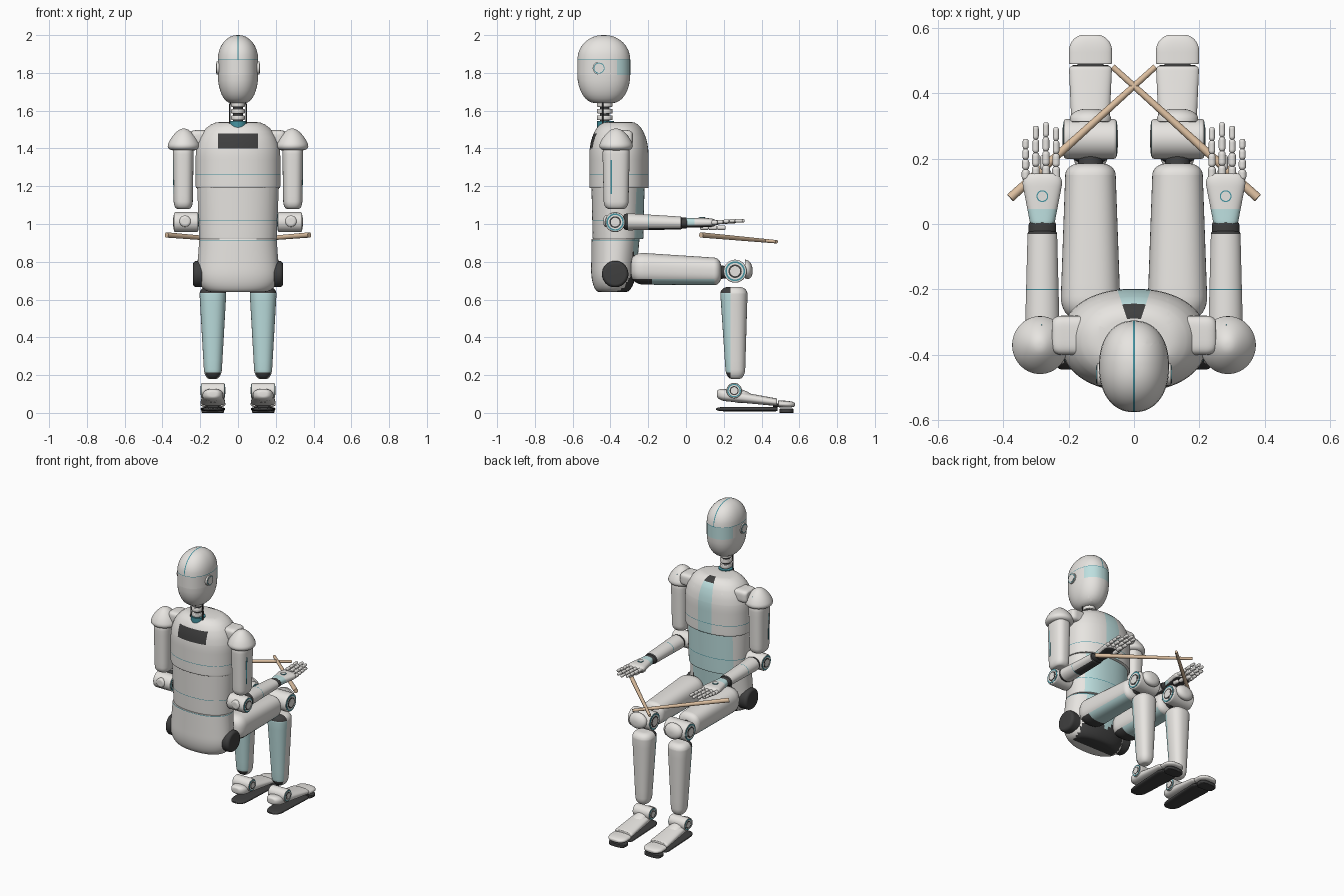
import bpy, bmesh, math
from mathutils import Vector

if "Cube" in bpy.data.objects:
    bpy.data.objects.remove(bpy.data.objects["Cube"])


def material(name, *rgb):
    mat = bpy.data.materials.new(name)
    mat.use_nodes = True
    mat.diffuse_color = (*rgb, 1)
    mat.node_tree.nodes["Principled BSDF"].inputs["Base Color"].default_value = (*rgb, 1)
    return mat


MATERIALS = [material("light_grey", .8, .78, .75), material("pale_teal", .51, .74, .74),
             material("charcoal", .05, .05, .05), material("deep_teal", .06, .3, .36),
             material("wood", .72, .52, .35)]
GREY, TEAL, DARK, SEAM, WOOD = range(len(MATERIALS))
LEG, ARM = .133, .28        # sideways distance of the limbs
HEAD, CHEST, SHOULDER = -.435, -.355, -.37   # depth of the upper parts
HALF_SEAM = .0015


def seam(value):
    """Cut positions on both sides of a painted seam."""
    return [value - HALF_SEAM, value + HALF_SEAM]


def on_seam(coordinate, value):
    return abs(coordinate - value) < HALF_SEAM


def finish(name, bm, mat, rule, mirror):
    """Shade, colour and link a mesh, mirrored across x if asked."""
    bmesh.ops.recalc_face_normals(bm, faces=bm.faces)
    for face in bm.faces:
        face.smooth = True
        face.material_index = rule(face.calc_center_median()) if rule else mat
    for edge in bm.edges:
        edge.smooth = edge.calc_face_angle(0) < .6
    mesh = bpy.data.meshes.new(name)
    bm.to_mesh(mesh)
    bm.free()
    for mat in MATERIALS:
        mesh.materials.append(mat)
    ob = bpy.data.objects.new(name, mesh)
    bpy.context.collection.objects.link(ob)
    if mirror:
        ob.modifiers.new("mirror", 'MIRROR').use_mirror_merge = False


def pill(name, axis, span, centre, size, to_centre=None, to_size=None, ends=(.01, .01), flat=(.9, .9),
         mat=GREY, rule=None, mirror=True, sides=48, power=2, cuts=None):
    """Tapered superellipse body along an axis; each end rounds over a length to a flat fraction.
    Cuts add edges at given coordinates, as borders for the colour rule."""
    place = {'x': lambda t, a, b: (t, a, b), 'y': lambda t, a, b: (a, t, b),
             'z': lambda t, a, b: (a, b, t)}[axis]
    length = span[1] - span[0]
    quarter = [math.pi / 2 * k / 8 for k in range(9)]
    profile = [(ends[0] * (1 - math.sin(q)), flat[0] + (1 - flat[0]) * math.cos(q)) for q in reversed(quarter)]
    profile += [(ends[0] + (length - sum(ends)) * k / 8, 1) for k in range(1, 8)]
    profile += [(length - ends[1] * (1 - math.sin(q)), flat[1] + (1 - flat[1]) * math.cos(q)) for q in quarter]
    first, last = Vector(centre + size), Vector((to_centre or centre) + (to_size or size))
    bm = bmesh.new()
    rows = []
    for d, scale in profile:
        a, b, width, height = first.lerp(last, d / length)
        row = []
        for i in range(sides):
            turn = math.tau * (i + .5) / sides
            u, v = (math.copysign(abs(w) ** (2 / power), w) * scale for w in (math.cos(turn), math.sin(turn)))
            row.append(bm.verts.new(place(span[0] + d, a + width * u, b + height * v)))
        rows.append(row)
    for low, high in zip(rows, rows[1:]):
        for i in range(sides):
            bm.faces.new((low[i - 1], low[i], high[i], high[i - 1]))
    bm.faces.new(rows[0])
    bm.faces.new(rows[-1])
    for letter, values in (cuts or {}).items():
        normal = Vector([letter == other for other in "xyz"])
        for value in values:
            bmesh.ops.bisect_plane(bm, geom=bm.verts[:] + bm.edges[:] + bm.faces[:],
                                   plane_co=normal * value, plane_no=normal)
    finish(name, bm, mat, rule, mirror)


def rod(name, start, end, radius, mat=GREY, tip=None, mirror=True):
    """Straight round bar or disc between two points."""
    start, end = Vector(start), Vector(end)
    turn = (end - start).to_track_quat('Z', 'Y').to_matrix().to_4x4()
    turn.translation = (start + end) / 2
    bm = bmesh.new()
    bmesh.ops.create_cone(bm, cap_ends=True, segments=32, radius1=radius, radius2=tip or radius,
                          depth=(end - start).length, matrix=turn)
    finish(name, bm, mat, None, mirror)


def hinge(name, inner, outer, y, z, radius):
    """Round joint with a ringed hub on both ends."""
    pill(name, 'x', (inner, outer), (y, z), (radius, radius))
    for side, x, step in (("inner", inner, -.001), ("outer", outer, .001)):
        for k, (part, mat) in enumerate((("ring", SEAM), ("hub", GREY), ("groove", DARK), ("cap", GREY))):
            rod(f"{name}_{side}_{part}", (x, y, z), (x + step * (k + 2), y, z), radius * (.86 - .14 * k), mat)


# Head with a face band, crown and brow seams, and ears
def head_colour(c):
    if on_seam(c.z, 1.87) or (c.z > 1.87 and abs(c.x) < .003):
        return SEAM
    return TEAL if 1.79 < c.z < 1.87 and c.y > -.365 else GREY


pill("head", 'z', (1.64, 2), (0, HEAD), (.107, .14), ends=(.15, .13), flat=(.33, .05), rule=head_colour,
     mirror=False, sides=80, power=2.2, cuts={'x': [-.003, .003], 'y': [-.365], 'z': [1.79] + seam(1.87)})
for part, x, radius, mat in (("rim", .113, .034, GREY), ("ring", .114, .029, SEAM), ("cap", .116, .025, GREY)):
    rod(f"ear_{part}", (.1, -.46, 1.825), (x, -.46, 1.825), radius, mat)

# Neck
rod("neck_core", (0, -.43, 1.5), (0, -.43, 1.66), .026, DARK, mirror=False)
for k in range(3):
    z = 1.55 + .035 * k
    pill(f"neck_vertebra_{k}", 'z', (z, z + .025), (0, -.43), (.037, .042), mirror=False)
rod("neck_rod", (.045, -.44, 1.52), (.042, -.44, 1.65), .004, DARK)
rod("collar", (0, -.425, 1.51), (0, -.425, 1.545), .045, SEAM, mirror=False)


# Torso
def chest_colour(c):
    if on_seam(c.z, 1.26):
        return SEAM
    if c.y > CHEST and abs(c.x) < .34 * (c.y - CHEST):
        return DARK if c.z > 1.515 else TEAL
    return DARK if c.y < -.38 and abs(c.x) < .105 and 1.4 < c.z < 1.48 else GREY


def belly_colour(c):
    if on_seam(c.z, 1.02):
        return SEAM
    return TEAL if c.y > -.3 and abs(c.x) < .165 else GREY


def pelvis_colour(c):
    if on_seam(c.z, .915):
        return SEAM
    if c.z < .72 and c.y > -.4 and abs(c.x) < .16:
        return DARK
    if c.y > -.33 and abs(c.x) < .15:
        return TEAL if abs(c.x) < c.z - .71 else DARK
    return GREY


pill("chest", 'z', (1.19, 1.54), (0, CHEST), (.224, .157), ends=(.01, .18), flat=(.98, .42), rule=chest_colour,
     mirror=False, sides=80, power=2.2, cuts={'x': [-.105, .105], 'z': [1.4, 1.48, 1.515] + seam(1.26)})
pill("belly", 'z', (.92, 1.21), (0, -.36), (.205, .134), None, (.217, .141), flat=(.99, .99), rule=belly_colour,
     mirror=False, sides=64, power=2.2, cuts={'x': [-.165, .165], 'z': seam(1.02)})
pill("pelvis", 'z', (.64, .92), (0, -.388), (.225, .116), (0, -.373), (.205, .127), ends=(.12, .01),
     flat=(.62, .99), rule=pelvis_colour, mirror=False, sides=64, power=2.2, cuts={'y': [-.4], 'z': seam(.915)})
pill("hip_joint", 'x', (.1, .238), (-.375, .735), (.07, .07), ends=(.02, .02), flat=(.75, .75), mat=DARK)


# Arms
def forearm_colour(c):
    if on_seam(c.y, -.2):
        return SEAM
    under = c.z < .978 and c.y > -.2
    return DARK if under or c.y > -.03 or c.y < -.305 else GREY


def palm_colour(c):
    if c.z < .992:
        return DARK
    return TEAL if c.y < .046 else GREY


pill("shoulder_cap", 'z', (1.39, 1.505), (ARM + .007, SHOULDER), (.097, .1), None, (.05, .055),
     ends=(.035, .075), flat=(.55, .1))
rod("shoulder_slot", (ARM, -.31, 1.462), (.333, -.343, 1.458), .006, SEAM)
pill("shoulder_bracket", 'x', (.14, .25), (-.34, 1.455), (.06, .042), ends=(.03, .03), flat=(.7, .7), power=4)
pill("upper_arm", 'z', (1.08, 1.42), (ARM + .01, SHOULDER), (.05, .065), None, (.056, .073),
     ends=(.04, .05), flat=(.6, .6), power=2.6)
rod("arm_slot", (.336, -.395, 1.16), (.339, -.395, 1.34), .006, SEAM)
hinge("elbow", .212, .338, -.375, 1.01, .053)
pill("elbow_knob", 'y', (-.436, -.4), (ARM, 1.015), (.03, .03), flat=(.5, .5))
pill("forearm", 'y', (-.33, -.02), (ARM, 1.012), (.053, .046), (ARM, 1.005), (.045, .034),
     ends=(.03, .01), flat=(.7, .7), rule=forearm_colour, cuts={'y': seam(-.2) + [-.03]})
pill("wrist", 'y', (-.03, .005), (ARM, 1.005), (.042, .029), mat=DARK)
pill("palm", 'y', (0, .155), (ARM, 1.007), (.037, .026), None, (.067, .023), ends=(.01, .04), flat=(.9, .5),
     rule=palm_colour, power=2.5, cuts={'y': [.046], 'z': [.992]})
for part, top, radius, mat in (("ring", 1.035, .018, SEAM), ("button", 1.036, .0145, GREY)):
    rod(f"hand_{part}", (ARM, .085, 1.02), (ARM, .085, top), radius, mat)
for n, (finger, tip) in enumerate((("index", .295), ("middle", .31), ("ring", .3), ("little", .26))):
    x, joint = .238 + .031 * n, (tip - .135) / 4
    for k in range(4):
        y, radius = .135 + joint * k, .0125 - .001 * k
        pill(f"{finger}_finger_{k}", 'y', (y, y + joint), (x, 1.008 + .003 * k), (radius, radius),
             flat=(.4, .4), sides=12)
for k in range(3):
    y = .075 + .045 * k
    pill(f"thumb_{k}", 'y', (y, y + .045), (.255 + .01 * k, .98), (.013, .013), flat=(.4, .4), sides=12)


# Legs
def thigh_colour(c):
    if c.z < .71 and c.y < .15:
        return TEAL if c.y > -.18 else DARK
    return GREY


def shin_colour(c):
    if c.y > .236:
        return GREY
    return TEAL if .215 < c.z < .635 else DARK


pill("thigh", 'y', (-.29, .185), (LEG, .765), (.093, .086), (LEG, .748), (.076, .072), ends=(.07, .035),
     flat=(.45, .45), rule=thigh_colour, power=2.5, cuts={'y': [-.18, .15], 'z': [.71]})
pill("knee_link", 'y', (.13, .225), (LEG, .745), (.05, .045), None, (.03, .03), mat=DARK)
hinge("knee", .054, .214, .26, .75, .061)
pill("knee_plate", 'y', (.312, .352), (LEG, .762), (.063, .05), (LEG, .752), ends=(.005, .03), flat=(.95, .15))
pill("shin", 'z', (.18, .667), (LEG, .262), (.045, .05), (LEG, .253), (.073, .074), ends=(.05, .04),
     flat=(.4, .4), rule=shin_colour, power=2.4, cuts={'y': [.236], 'z': [.215, .635]})
hinge("ankle", .072, .194, .255, .118, .041)
pill("foot", 'y', (.164, .483), (LEG, .1), (.052, .034), (LEG, .056), (.066, .02), ends=(.05, .015),
     flat=(.35, .85), power=2.5)
pill("instep", 'y', (.24, .36), (LEG, .1), (.045, .045), (LEG, .075), (.045, .025), ends=(.03, .05), flat=(.2, .2))
pill("sole", 'y', (.16, .485), (LEG, .02), (.05, .012), None, (.066, .012), ends=(.06, .03), flat=(.3, .8),
     mat=DARK, power=3)
pill("toe_link", 'y', (.46, .51), (LEG, .04), (.04, .01), mat=DARK, power=3)
pill("toe_sole", 'z', (0, .022), (LEG, .532), (.06, .038), ends=(.005, .005), mat=DARK, power=3)
pill("toe", 'y', (.488, .578), (LEG, .048), (.066, .018), (LEG, .044), ends=(.005, .05), flat=(.9, .3), power=2.6)

# Crossed sticks
rod("stick", (.378, .08, .942), (-.065, .48, .906), .014, WOOD, tip=.009)
